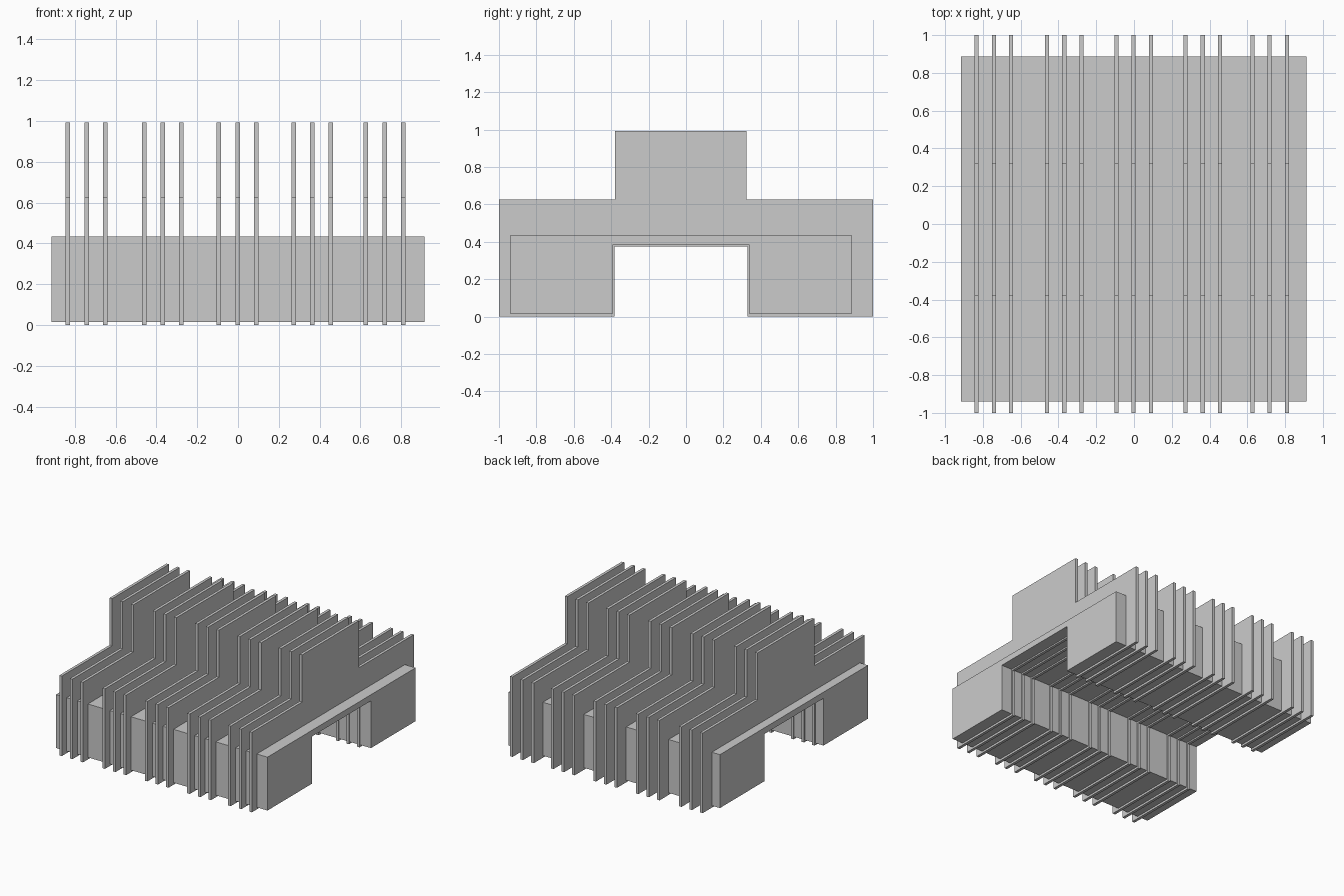
import bpy, bmesh

if "Cube" in bpy.data.objects:
    bpy.data.objects.remove(bpy.data.objects["Cube"])


def extrude_profile(name, profile, x0, x1):
    """Extrude a (y, z) outline along x into a closed solid."""
    bm = bmesh.new()
    face = bm.faces.new([bm.verts.new((x0, y, z)) for y, z in profile])
    ext = bmesh.ops.extrude_face_region(bm, geom=[face])
    verts = [g for g in ext["geom"] if isinstance(g, bmesh.types.BMVert)]
    bmesh.ops.translate(bm, verts=verts, vec=(x1 - x0, 0, 0))
    bmesh.ops.recalc_face_normals(bm, faces=bm.faces)
    mesh = bpy.data.meshes.new(name)
    bm.to_mesh(mesh)
    bm.free()
    obj = bpy.data.objects.new(name, mesh)
    bpy.context.collection.objects.link(obj)
    return obj


# Solid bridge-shaped body running through all the fins
body = [(-0.94, 0.016), (-0.391, 0.016), (-0.391, 0.385), (0.337, 0.385),
        (0.337, 0.016), (0.888, 0.016), (0.888, 0.433), (-0.94, 0.433)]
extrude_profile("body", body, -0.915, 0.913)

# Thin stepped fins with an arch below, in five groups of three
fin = [(-1, 0), (-0.382, 0), (-0.382, 0.374), (0.328, 0.374),
       (0.328, 0), (1, 0), (1, 0.625), (0.323, 0.625),
       (0.323, 0.993), (-0.379, 0.993), (-0.379, 0.625), (-1, 0.625)]
half = 0.011
for g, cx in enumerate((-0.742, -0.369, -0.002, 0.364, 0.718)):
    for k in (-1, 0, 1):
        x = cx + k * 0.0915
        extrude_profile(f"fin_{g * 3 + k + 2:02d}", fin, x - half, x + half)
